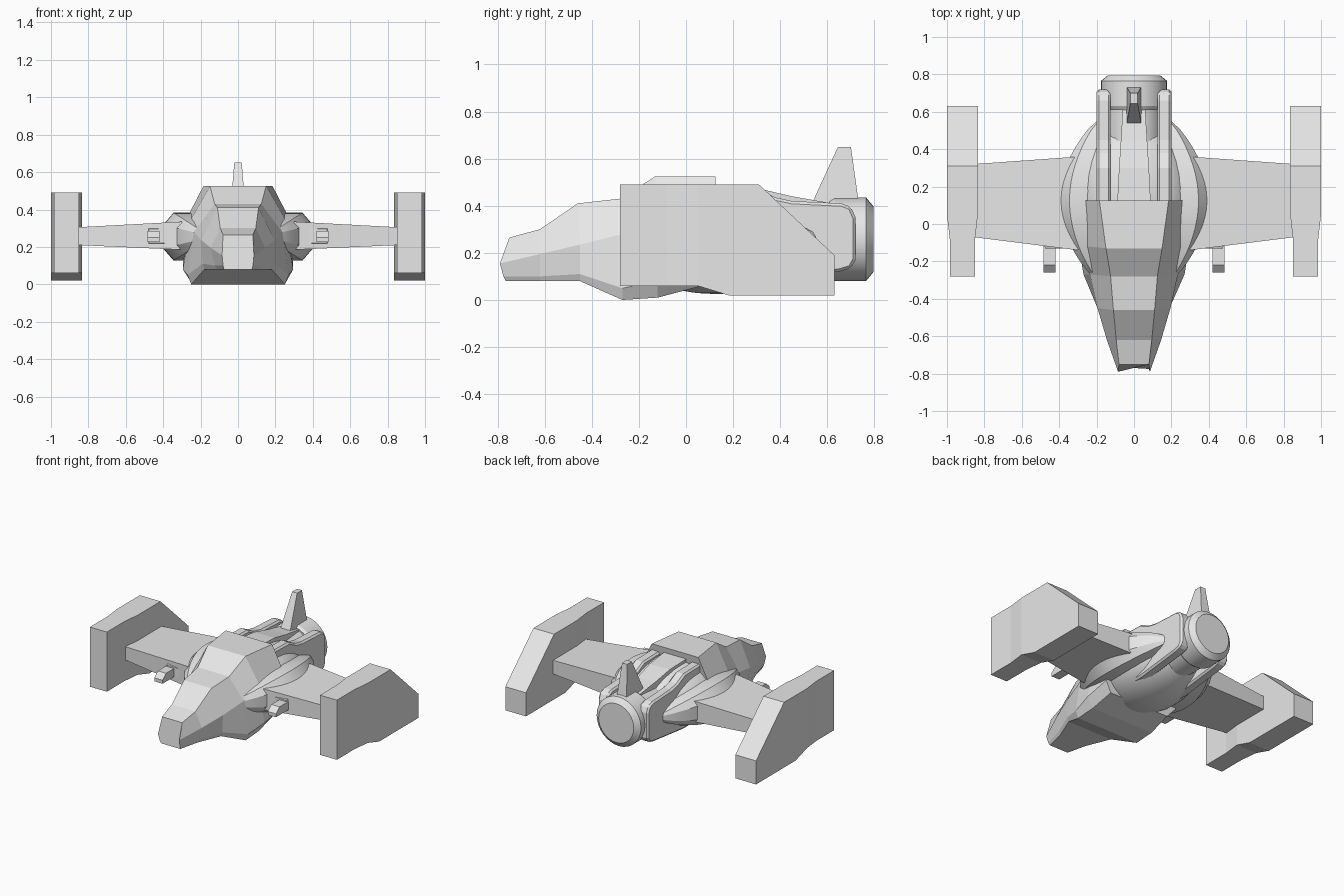
import bpy, bmesh, math

if "Cube" in bpy.data.objects:
    bpy.data.objects.remove(bpy.data.objects["Cube"])

grey = bpy.data.materials.new("light grey")
grey.use_nodes = True
grey.diffuse_color = (0.8, 0.8, 0.8, 1)
grey.node_tree.nodes["Principled BSDF"].inputs["Base Color"].default_value = grey.diffuse_color


def finish(obj, name, mirror=False, smooth=None, bevel=0):
    """Name, colour, mirror and shade a part."""
    obj.name = name
    obj.data.materials.clear()
    obj.data.materials.append(grey)
    if bevel:
        mod = obj.modifiers.new("Bevel", "BEVEL")
        mod.width = bevel
        mod.segments = 1
    if mirror:
        obj.modifiers.new("Mirror", "MIRROR").use_mirror_merge = False
    if smooth:
        bpy.ops.object.select_all(action="DESELECT")
        obj.select_set(True)
        bpy.context.view_layer.objects.active = obj
        bpy.ops.object.shade_smooth_by_angle(angle=math.radians(smooth))
    return obj


def loft(name, rings, **options):
    """Skin a row of rings that share a point count, and cap the ends."""
    bm = bmesh.new()
    rows = [[bm.verts.new(p) for p in ring] for ring in rings]
    count = len(rows[0])
    for a, b in zip(rows, rows[1:]):
        for i in range(count):
            j = (i + 1) % count
            bm.faces.new((a[i], a[j], b[j], b[i]))
    bm.faces.new(rows[0])
    bm.faces.new(rows[-1])
    bmesh.ops.recalc_face_normals(bm, faces=bm.faces)
    mesh = bpy.data.meshes.new(name)
    bm.to_mesh(mesh)
    bm.free()
    obj = bpy.data.objects.new(name, mesh)
    bpy.context.collection.objects.link(obj)
    return finish(obj, name, **options)


def slab_y(y, x0, x1, z0, z1):
    return [(x0, y, z0), (x1, y, z0), (x1, y, z1), (x0, y, z1)]


def slab_x(x, y0, y1, z0, z1):
    return [(x, y0, z0), (x, y1, z0), (x, y1, z1), (x, y0, z1)]


def slab_z(z, w, y0, y1):
    return [(-w, y0, z), (w, y0, z), (w, y1, z), (-w, y1, z)]


def side_profile(points, x):
    return [(x, y, z) for y, z in points]


def symmetric(half):
    return half + [(-x, y, z) for x, y, z in reversed(half)]


# Cockpit hull: each section runs bottom, chine, shoulder, roof
sections = [
    [(.075, -.765, .08), (.08, -.775, .1), (.085, -.79, .155), (.08, -.75, .265)],
    [(.11, -.62, .08), (.125, -.62, .1), (.145, -.62, .195), (.095, -.62, .3)],
    [(.18, -.45, .08), (.19, -.45, .11), (.195, -.45, .235), (.11, -.46, .41)],
    [(.25, -.27, 0), (.27, -.27, .05), (.235, -.27, .28), (.125, -.28, .43)],
    [(.25, -.12, .01), (.295, -.12, .08), (.25, -.12, .35), (.15, -.13, .525)],
    [(.24, .05, .055), (.295, .07, .12), (.26, .125, .38), (.185, .125, .525)],
]
loft("cockpit_hull", [symmetric(s) for s in sections])

# Rounded rear hull
bpy.ops.mesh.primitive_uv_sphere_add(segments=32, ring_count=16, radius=1,
                                     location=(0, .13, .25))
hull = bpy.context.object
hull.scale = (.31, .43, .225)
finish(hull, "rear_hull", smooth=40)

# Curved side blisters with a chamfered cross-section
blister = []
steps = 18
for i in range(steps + 1):
    t = i / steps
    s = math.sin(math.pi * t) ** .8
    y = -.3 + .85 * t
    outer, tall = .2 + .2 * s, .028 + .1 * s
    inner = outer - .045 * s - .01
    edge = tall * .5
    blister.append([(.1, y, .255 - tall), (inner, y, .255 - tall), (outer, y, .255 - edge),
                    (outer, y, .255 + edge), (inner, y, .255 + tall), (.1, y, .255 + tall)])
loft("side_blister", blister, mirror=True, smooth=25)

# Wings and end pods
loft("wing", [slab_x(.3, -.14, .36, .185, .335), slab_x(.86, -.07, .32, .21, .305)], mirror=True)
loft("wing_pod", [slab_y(-.28, .85, .985, .06, .49), slab_y(-.08, .85, .985, .06, .49),
                  slab_y(.05, .835, 1, .06, .49), slab_y(.18, .835, 1, .02, .49),
                  slab_y(.31, .835, 1, .02, .49), slab_y(.63, .835, 1, .02, .19)], mirror=True)

# Guns under the wing roots
loft("gun_mount", [slab_y(-.05, .36, .5, .205, .315), slab_y(-.09, .36, .49, .21, .31),
                   slab_y(-.13, .38, .475, .22, .295)], mirror=True)
loft("gun_barrel", [slab_y(-.1, .42, .485, .225, .285), slab_y(-.22, .42, .485, .225, .285),
                    slab_y(-.26, .42, .485, .225, .25)], mirror=True)

# Rear arms that hold the engine
arm = [(.08, .08), (.08, .48), (.3, .475), (.38, .435), (.45, .42), (.66, .41), (.7, .395),
       (.72, .35), (.72, .17), (.7, .135), (.65, .12), (.3, .08)]
loft("engine_arm", [side_profile(arm, .125), side_profile(arm, .2)], mirror=True, bevel=.012)

# Spine between the arms
loft("spine", [slab_y(.1, -.09, .09, .2, .49), slab_y(.3, -.08, .08, .2, .475),
               slab_y(.45, -.07, .07, .2, .44), slab_y(.62, -.06, .06, .2, .41)])

# Engine drum with a chamfered rim
drum = []
for y, r in [(.35, .155), (.61, .155), (.61, .165), (.63, .177), (.765, .177), (.795, .14)]:
    angles = [math.tau * k / 32 for k in range(32)]
    drum.append([(r * math.cos(a), y, .258 + r * math.sin(a)) for a in angles])
loft("engine", drum, smooth=25)

# Tail fin
loft("tail_fin", [slab_z(.4, .04, .53, .735), slab_z(.65, .02, .645, .7)])
